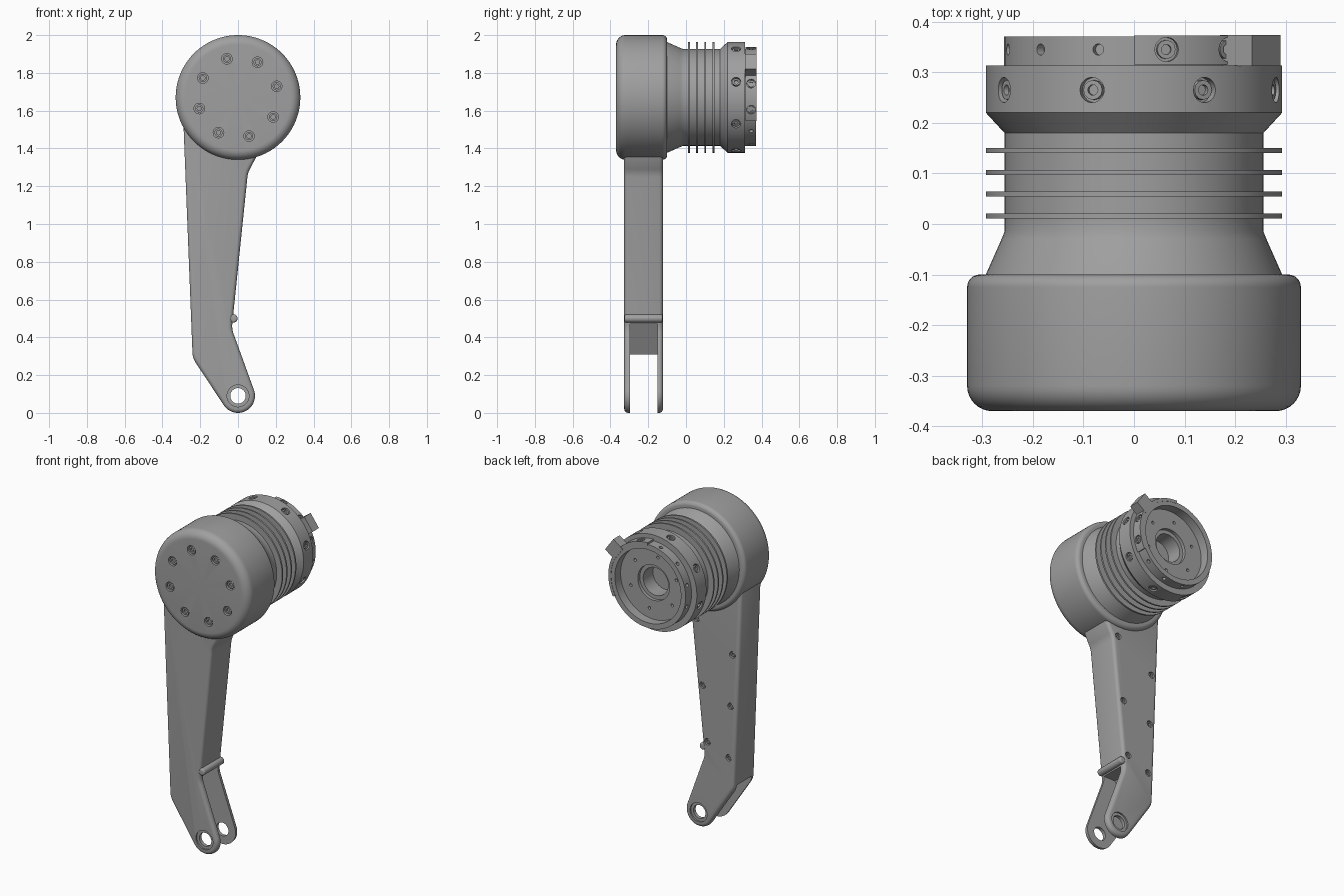
import bpy, bmesh, math
from mathutils import Vector, Matrix

if "Cube" in bpy.data.objects:
    bpy.data.objects.remove(bpy.data.objects["Cube"])

grey = bpy.data.materials.new("machined grey")
grey.use_nodes = True
grey.diffuse_color = (0.35, 0.35, 0.35, 1)
grey.node_tree.nodes["Principled BSDF"].inputs["Base Color"].default_value = (0.35, 0.35, 0.35, 1)

AXIS_Z = 1.67          # height of the motor axis
BACK, FRONT = (0, 1, 0), (0, -1, 0)


def finish(name, bm):
    """Turn a bmesh into a smooth-shaded grey object."""
    bmesh.ops.recalc_face_normals(bm, faces=bm.faces)
    mesh = bpy.data.meshes.new(name)
    bm.to_mesh(mesh)
    bm.free()
    mesh.materials.append(grey)
    ob = bpy.data.objects.new(name, mesh)
    bpy.context.collection.objects.link(ob)
    smooth(ob)
    return ob


def activate(ob):
    bpy.ops.object.select_all(action="DESELECT")
    ob.select_set(True)
    bpy.context.view_layer.objects.active = ob


def smooth(ob):
    activate(ob)
    bpy.ops.object.shade_smooth_by_angle(angle=math.radians(32))


def cut(target, cutter):
    """Subtract the cutter, then discard it."""
    cutter.hide_render = True
    mod = target.modifiers.new("cut", "BOOLEAN")
    mod.operation, mod.solver, mod.object = "DIFFERENCE", "EXACT", cutter
    activate(target)
    bpy.ops.object.modifier_apply(modifier=mod.name)
    bpy.data.objects.remove(cutter)
    smooth(target)


def lathe(bm, profile, place, direction, steps):
    """Revolve (radius, height) points about a direction."""
    turn = Vector(direction).to_track_quat("Z", "Y").to_matrix().to_4x4()
    m = Matrix.Translation(place) @ turn
    rings = []
    for r, h in profile:
        angles = [2 * math.pi * i / steps for i in range(steps if r > 0 else 1)]
        rings.append([bm.verts.new(m @ Vector((r * math.cos(a), r * math.sin(a), h))) for a in angles])
    for a, b in zip(rings, rings[1:]):
        for i in range(steps):
            quad = [a[i % len(a)], a[(i + 1) % len(a)], b[(i + 1) % len(b)], b[i % len(b)]]
            bm.faces.new(list(dict.fromkeys(quad)))


def turned(name, profile, place=(0, 0, AXIS_Z), direction=BACK, steps=96):
    bm = bmesh.new()
    lathe(bm, profile, place, direction, steps)
    return finish(name, bm)


def arc(cx, cy, r, start, end, steps=8):
    angles = [math.radians(start + (end - start) * i / steps) for i in range(steps + 1)]
    return [(cx + r * math.cos(a), cy + r * math.sin(a)) for a in angles]


def fillet(before, corner, after, r, steps=6):
    """Round one corner of an outline."""
    p, a, b = Vector(corner), Vector(before), Vector(after)
    u, v = (a - p).normalized(), (b - p).normalized()
    reach = r / math.tan(u.angle(v) / 2)
    s, e = p + u * reach, p + v * reach
    out = []
    for i in range(steps + 1):
        t = i / steps
        out.append(tuple(s * (1 - t) ** 2 + p * 2 * t * (1 - t) + e * t * t))
    return out


def slab(name, outline, y0, y1, bevel=0):
    """Extrude an x-z outline along y, optionally rounding its rims."""
    bm = bmesh.new()
    ends = [[bm.verts.new((x, y, z)) for x, z in outline] for y in (y0, y1)]
    caps = [bm.faces.new(e) for e in ends]
    n = len(outline)
    for i in range(n):
        j = (i + 1) % n
        bm.faces.new((ends[0][i], ends[0][j], ends[1][j], ends[1][i]))
    bmesh.ops.recalc_face_normals(bm, faces=bm.faces)
    if bevel:
        rims = [e for f in caps for e in f.edges]
        bmesh.ops.bevel(bm, geom=rims, offset=bevel, segments=4, profile=0.5, affect="EDGES")
    return finish(name, bm)


def screws(name, target, spots, r, depth=0.02, heads=True):
    """Sink round pockets into the target and seat socket screws in them."""
    pockets, bolts = bmesh.new(), bmesh.new()
    for p, d in spots:
        lathe(pockets, [(0, -depth), (r, -depth), (r, depth), (0, depth)], p, d, 20)
        lathe(bolts, [(0, -depth), (r * .78, -depth), (r * .78, -depth * .3), (r * .42, -depth * .3),
                      (r * .42, -depth * .8), (0, -depth * .8)], p, d, 12)
    cut(target, finish(name + "_pockets", pockets))
    if heads:
        finish(name, bolts)
    else:
        bolts.free()


def radial(count, start, r, y):
    """Spots around the motor axis, pointing outward."""
    out = []
    for i in range(count):
        a = math.radians(start + 360 * i / count)
        d = Vector((math.cos(a), 0, math.sin(a)))
        out.append((d * r + Vector((0, y, AXIS_Z)), d))
    return out


# Front housing with rounded rims
housing = turned("front_housing", [(0, -.37)] + arc(.28, -.32, .05, -90, 0)
                 + arc(.305, -.125, .025, 0, 90) + [(0, -.10)])
face_spots = [((p.x, -.37, p.z), FRONT) for p, d in radial(8, 16, .213, 0)]
screws("face_screws", housing, face_spots, .028)

# Finned motor body with flange and hollow rear ring
body = [(0, -.13), (.30, -.13), (.293, -.10), (.262, -.03), (.256, -.015)]
for y in (.016, .059, .102, .145):
    body += [(.256, y - .005), (.293, y - .005), (.293, y + .005), (.256, y + .005)]
body += [(.256, .18), (.293, .22), (.293, .313), (.257, .313), (.257, .371), (.225, .371),
         (.225, .315), (.108, .315), (.108, .295), (.085, .295), (.085, .20), (0, .20)]
motor = turned("motor_body", body)
screws("flange_screws", motor, radial(8, 16.5, .293, .265), .025)
ring_spots = radial(12, 16, .257, .345)
screws("ring_holes", motor, [s for s in ring_spots if s[0].x < -.02 or s[0].z < 1.58], .011, heads=False)
floor_spots = [((p.x, .315, p.z), BACK) for p, d in radial(6, 40, .165, 0)]
screws("floor_holes", motor, floor_spots, .009, heads=False)

# Clamp band around part of the rear ring, with its block
band = slab("clamp_band", arc(0, AXIS_Z, .268, 90, -28, 32) + arc(0, AXIS_Z, .25, -28, 90, 32), .315, .373)
band_spots = [(p + d * .011, d) for p, d in ring_spots if p.x > 0 and p.z > 1.58]
screws("band_screws", band, band_spots, .024, depth=.012)
out_dir = Vector((math.cos(math.radians(36)), math.sin(math.radians(36))))
side_dir = Vector((-out_dir.y, out_dir.x))
corners = [out_dir * r + side_dir * s + Vector((0, AXIS_Z))
           for r, s in ((.245, -.048), (.323, -.048), (.323, .048), (.245, .048))]
slab("clamp_block", corners, .312, .374)

# Tapered arm, bent near the foot, ending in a round eye
ARM_FRONT, ARM_BACK = -.327, -.122
hip, heel, foot = (-.29, 1.56), (-.24, .29), (-.074, .038)
eye, knee, neck, shoulder = (.085, .121), (-.033, .445), (.052, 1.27), (.11, 1.38)
outline = [(-.2, 1.75), hip]
outline += fillet(hip, heel, foot, .10)
outline += arc(0, .09, .09, 215, 380, 20)
outline += fillet(eye, knee, neck, .12)
outline += fillet(knee, neck, shoulder, .12)
outline += [shoulder, (.11, 1.7)]
arm = slab("arm", outline, ARM_FRONT, ARM_BACK, .02)

# Fork slot and pin hole
slot = [(.3, .47), (-.11, .47), (-.195, .31), (-.4, .31), (-.4, -.1), (.3, -.1)]
cut(arm, slab("slot_cutter", slot, -.297, -.152))
pin = [(0, -.45), (.058, -.45), (.058, -.318), (.041, -.318),
       (.041, -.131), (.058, -.131), (.058, 0), (0, 0)]
cut(arm, turned("pin_cutter", pin, (0, 0, .09), BACK, 40))

# Screws along both margins of the arm's back
arm_spots = []
for z in (1.28, .88, .54):
    arm_spots.append(((-.07 + .1 * (z - .45), ARM_BACK, z), BACK))
for z in (1.12, .8, .48):
    arm_spots.append(((-.198 - .04 * (z - .29), ARM_BACK, z), BACK))
screws("arm_screws", arm, arm_spots, .02)

# Rounded rib above the fork
rib = [(0, ARM_FRONT + .002)] + arc(.012, ARM_FRONT + .012, .01, -90, 0, 4)
rib += arc(.012, ARM_BACK - .012, .01, 0, 90, 4) + [(0, ARM_BACK - .002)]
turned("fork_rib", rib, (-.024, 0, .5), BACK, 24)
